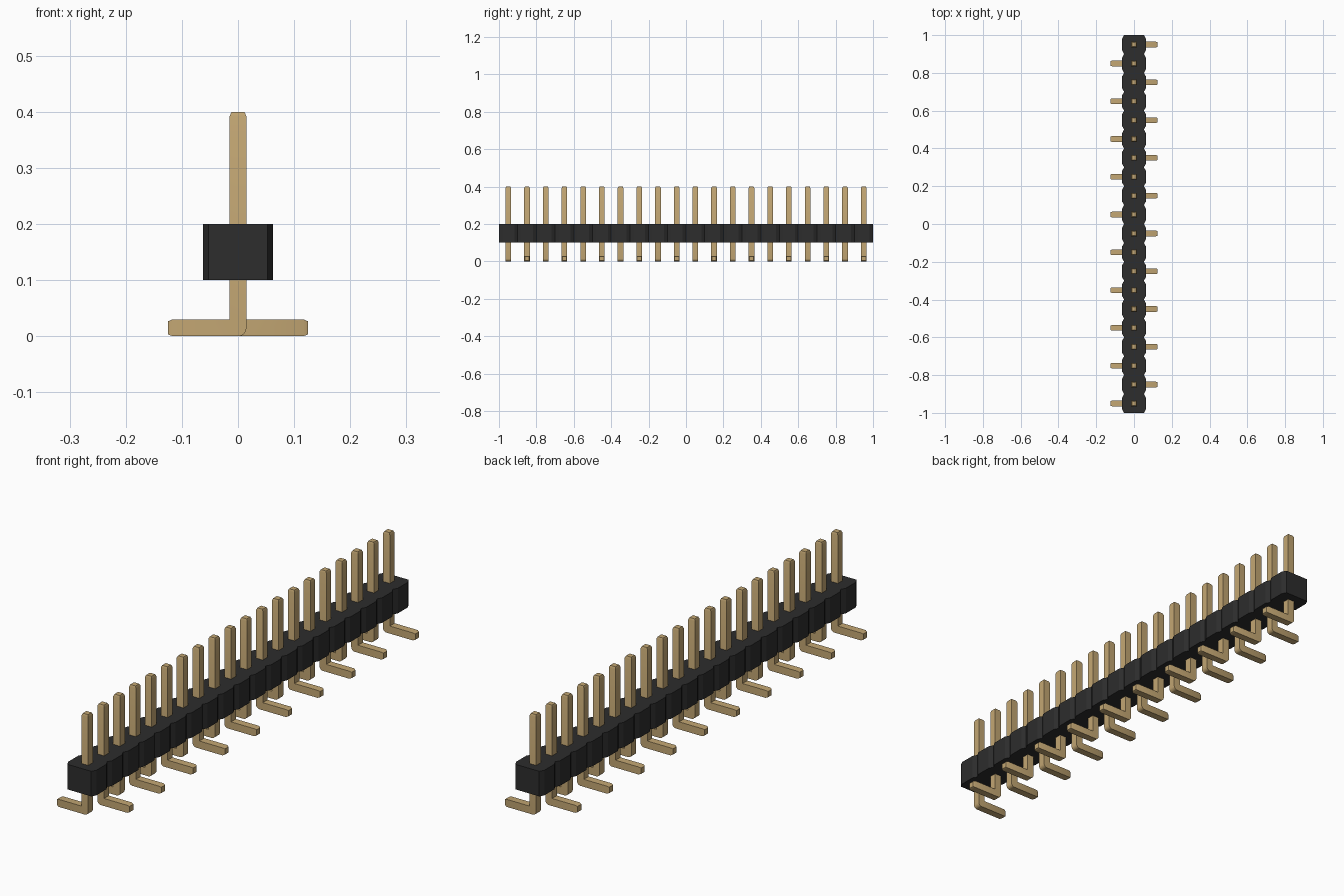
import bpy, bmesh, math
from mathutils import Vector

cube = bpy.data.objects.get("Cube")
if cube:
    bpy.data.objects.remove(cube, do_unlink=True)

COUNT, PITCH = 20, 0.1
HALF = 0.015            # half thickness of a pin


def material(name, rgb):
    m = bpy.data.materials.new(name)
    m.use_nodes = True
    col = (*rgb, 1.0)
    m.diffuse_color = col
    m.node_tree.nodes["Principled BSDF"].inputs["Base Color"].default_value = col
    return m


def prism(name, points, offset, mat, tips=()):
    """Extrude a flat outline by offset; taper the end faces pointing along tips."""
    bm = bmesh.new()
    base = bm.faces.new([bm.verts.new(p) for p in points])
    ext = bmesh.ops.extrude_face_region(bm, geom=[base], use_keep_orig=True)
    moved = [g for g in ext["geom"] if isinstance(g, bmesh.types.BMVert)]
    bmesh.ops.translate(bm, verts=moved, vec=offset)
    bmesh.ops.recalc_face_normals(bm, faces=bm.faces)
    for direction, position in tips:
        d = Vector(direction)
        ends = [f for f in bm.faces if f.normal.dot(d) > 0.99
                and abs(f.calc_center_median().dot(d) - position) < 1e-4]
        bmesh.ops.inset_individual(bm, faces=ends, thickness=0.005, depth=0)
        for f in ends:
            bmesh.ops.translate(bm, verts=f.verts, vec=d * 0.008)
    mesh = bpy.data.meshes.new(name)
    bm.to_mesh(mesh)
    bm.free()
    mesh.materials.append(mat)
    return mesh


def add(name, mesh):
    ob = bpy.data.objects.new(name, mesh)
    bpy.context.collection.objects.link(ob)
    return ob


black = material("black plastic", (0.026, 0.026, 0.026))
gold = material("gold metal", (0.54, 0.38, 0.17))

# Housing: a row of chamfered blocks in one outline
W, CX, CY = 0.0625, 0.01, 0.018
side = []
for i in range(COUNT):
    y = -1 + i * PITCH
    if i == 0:
        side.append((W - CX, y))
    side += [(W, y + CY), (W, y + PITCH - CY), (W - CX, y + PITCH)]
outline = side + [(-x, y) for x, y in reversed(side)]
add("housing", prism("housing", [(x, y, 0.1) for x, y in outline], (0, 0, 0.1), black))

# Pin: upright post, rounded outer bend and a foot towards +x
R = 0.015
bend = [(-HALF + R - R * math.cos(a), R - R * math.sin(a))
        for a in (math.radians(15 * k) for k in range(7))]
profile = [(-HALF, 0.392)] + bend + [(0.117, 0), (0.117, 0.03), (HALF, 0.03), (HALF, 0.392)]
pin = prism("pin", [(x, -HALF, z) for x, z in profile], (0, 2 * HALF, 0), gold,
            tips=[((0, 0, 1), 0.392), ((1, 0, 0), 0.117)])

# Feet alternate left and right along the row
for i in range(COUNT):
    ob = add(f"pin_{i + 1}", pin)
    ob.location.y = -1 + (i + 0.5) * PITCH
    ob.rotation_euler.z = math.pi if i % 2 == 0 else 0

# Smooth the bend, keep the edges sharp
bpy.ops.object.select_all(action="DESELECT")
ob.select_set(True)
bpy.context.view_layer.objects.active = ob
bpy.ops.object.shade_smooth_by_angle(angle=math.radians(25))
